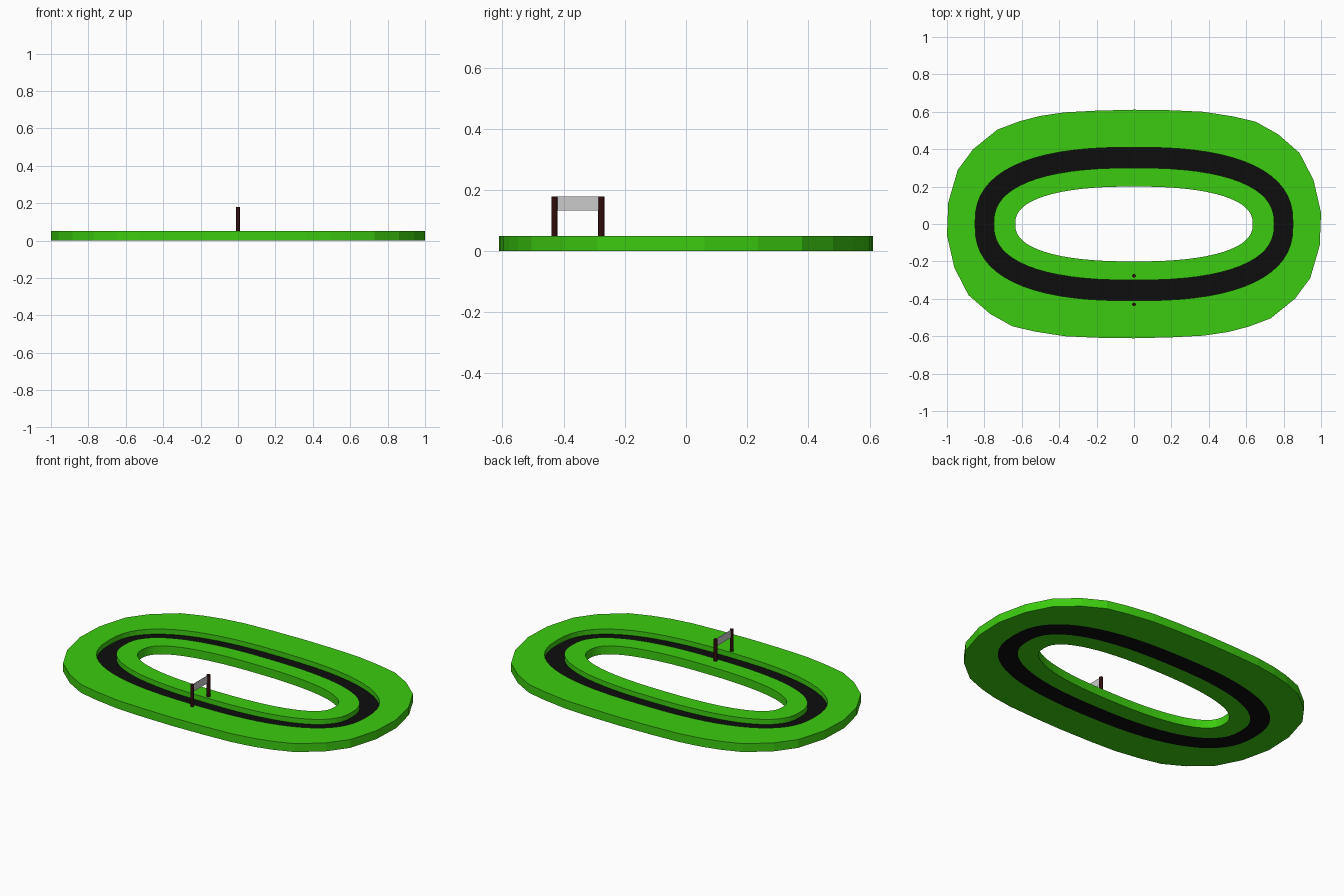
import bpy, bmesh, math

if "Cube" in bpy.data.objects:
    bpy.data.objects.remove(bpy.data.objects["Cube"])

def material(name, rgb):
    m = bpy.data.materials.new(name)
    m.diffuse_color = (*rgb, 1)
    m.use_nodes = True
    m.node_tree.nodes["Principled BSDF"].inputs["Base Color"].default_value = m.diffuse_color
    return m

GREEN = material("grass green", (0.045, 0.60, 0.005))
BLACK = material("asphalt black", (0.004, 0.004, 0.004))
BROWN = material("dark brown", (0.03, 0.004, 0.004))
GREY = material("banner grey", (0.6, 0.6, 0.6))

def finish(name, bm, mat):
    me = bpy.data.meshes.new(name)
    bm.to_mesh(me)
    bm.free()
    me.materials.append(mat)
    ob = bpy.data.objects.new(name, me)
    bpy.context.collection.objects.link(ob)
    return ob

def oval(a, b, n, count=64):
    """Rounded oval (superellipse) with half sizes a, b."""
    pts = []
    for i in range(count):
        t = 2 * math.pi * i / count
        c, s = math.cos(t), math.sin(t)
        pts.append((a * math.copysign(abs(c) ** (2 / n), c),
                    b * math.copysign(abs(s) ** (2 / n), s)))
    return pts

def ring(name, outer, inner, z0, z1, mat):
    """Flat ring between two outlines, extruded from z0 to z1."""
    bm = bmesh.new()
    edges = []
    for loop in (outer, inner):
        vs = [bm.verts.new((x, y, z0)) for x, y in loop]
        edges += [bm.edges.new((vs[i - 1], vs[i])) for i in range(len(vs))]
    bmesh.ops.triangle_fill(bm, use_beauty=True, use_dissolve=False, edges=edges)
    ext = bmesh.ops.extrude_face_region(bm, geom=bm.faces[:], use_keep_orig=True)
    for v in ext["geom"]:
        if isinstance(v, bmesh.types.BMVert):
            v.co.z = z1
    bmesh.ops.recalc_face_normals(bm, faces=bm.faces[:])
    return finish(name, bm, mat)

# Coarse outer outline: right half, repeated by a half turn
half = [(0.2, -.606), (.37, -.597), (.5, -.578), (.61, -.55), (.73, -.505),
        (.86, -.40), (.942, -.29), (.993, -.115), (1, .06), (.96, .235),
        (.885, .38), (.77, .48), (.65, .547), (.53, .575), (.37, .60),
        (.2, .608), (0, .611)]
border = half + [(-x, -y) for x, y in half]

track_out = oval(0.85, 0.41, 2.5)
track_in = oval(0.75, 0.30, 2.45)
hole = oval(0.635, 0.20, 2.4)

# Grass either side of the sunken track
ring("outer_grass", border, track_out, 0, 0.05, GREEN)
ring("inner_grass", track_in, hole, 0, 0.05, GREEN)
ring("track", track_out, track_in, 0, 0.02, BLACK)

# Start gate posts
for name, y in (("outer_post", -0.43), ("inner_post", -0.277)):
    bm = bmesh.new()
    bmesh.ops.create_cone(bm, cap_ends=True, segments=12, radius1=0.01,
                          radius2=0.01, depth=0.14)
    bmesh.ops.translate(bm, verts=bm.verts[:], vec=(0, y, 0.109))
    finish(name, bm, BROWN)

# Thin banner between the posts
bm = bmesh.new()
bmesh.ops.create_cube(bm, size=1)
for v in bm.verts:
    v.co = (v.co.x * 0.002, v.co.y * 0.145 - 0.3535, v.co.z * 0.046 + 0.155)
finish("banner", bm, GREY)
